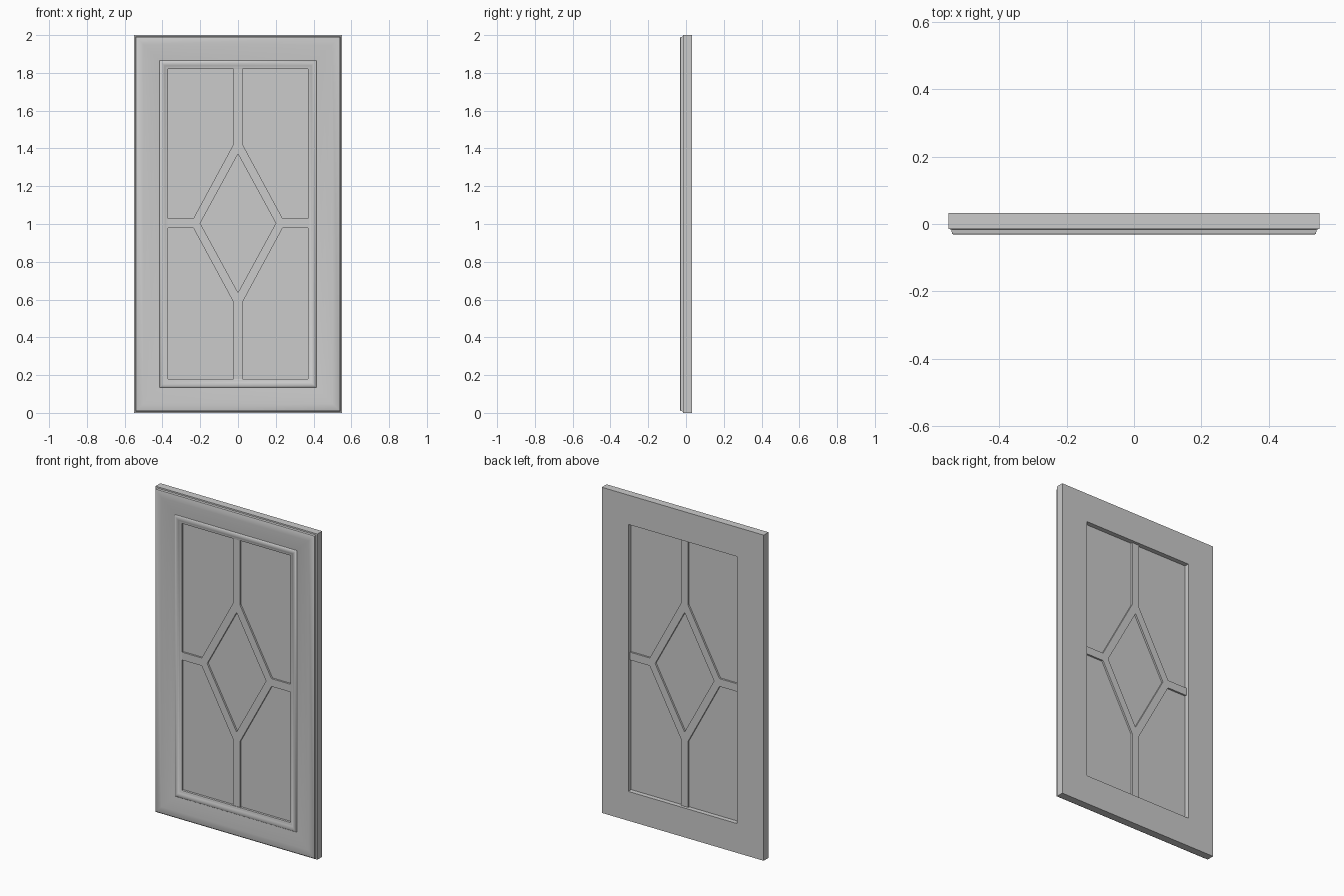
import bpy, bmesh

if "Cube" in bpy.data.objects:
    bpy.data.objects.remove(bpy.data.objects["Cube"])

W, H = 0.55, 2.0          # half width and full height
CZ = 1.004                # height of the lattice centre


def make_object(name, bm, smooth=False):
    bmesh.ops.recalc_face_normals(bm, faces=bm.faces[:])
    mesh = bpy.data.meshes.new(name)
    bm.to_mesh(mesh)
    bm.free()
    obj = bpy.data.objects.new(name, mesh)
    bpy.context.collection.objects.link(obj)
    if smooth:
        bpy.ops.object.select_all(action='DESELECT')
        obj.select_set(True)
        bpy.context.view_layer.objects.active = obj
        bpy.ops.object.shade_smooth_by_angle(angle=0.7)
    return obj


def sweep_loops(name, loops, smooth=False):
    """Bridge a closed series of four-sided (or more) rings into a solid frame."""
    bm = bmesh.new()
    rings = [[bm.verts.new(p) for p in loop] for loop in loops]
    for a, b in zip(rings, rings[1:] + rings[:1]):
        n = len(a)
        for i in range(n):
            j = (i + 1) % n
            bm.faces.new((a[i], a[j], b[j], b[i]))
    return make_object(name, bm, smooth)


def box(name, x0, x1, y0, y1, z0, z1):
    bm = bmesh.new()
    bmesh.ops.create_cube(bm, size=1)
    for v in bm.verts:
        v.co.x = x1 if v.co.x > 0 else x0
        v.co.y = y1 if v.co.y > 0 else y0
        v.co.z = z1 if v.co.z > 0 else z0
    return make_object(name, bm)


def rect(inset, y):
    x = W - inset
    return [(-x, y, inset), (x, y, inset), (x, y, H - inset), (-x, y, H - inset)]


def diamond(rx, rz, y):
    return [(rx, y, CZ), (0, y, CZ + rz), (-rx, y, CZ), (0, y, CZ - rz)]


# moulded outer frame: (inset from outer edge, depth)
profile = [(0, 0.032), (0, -0.015), (0.008, -0.016), (0.010, -0.029),
           (0.014, -0.031), (0.05, -0.030), (0.09, -0.027), (0.125, -0.022),
           (0.135, -0.021), (0.138, -0.025), (0.146, -0.028), (0.156, -0.027),
           (0.163, -0.022), (0.172, -0.021), (0.180, -0.017), (0.180, 0.032)]
sweep_loops("outer_frame", [rect(d, y) for d, y in profile], smooth=True)

# glass pane
box("glass_pane", -0.375, 0.375, -0.003, 0.003, 0.175, 1.825)

# diamond lattice ring
T = 0.014
sweep_loops("diamond_bar", [diamond(0.25, 0.462, -T), diamond(0.25, 0.462, T),
                            diamond(0.2, 0.367, T), diamond(0.2, 0.367, -T)])

# straight bars from the diamond's points to the frame
B = 0.024
for side, s in (("left", -1), ("right", 1)):
    a, b = sorted((s * 0.23, s * 0.375))
    box(side + "_bar", a, b, -T, T, CZ - B, CZ + B)
box("top_bar", -B, B, -T, T, CZ + 0.41, 1.825)
box("bottom_bar", -B, B, -T, T, 0.175, CZ - 0.41)
